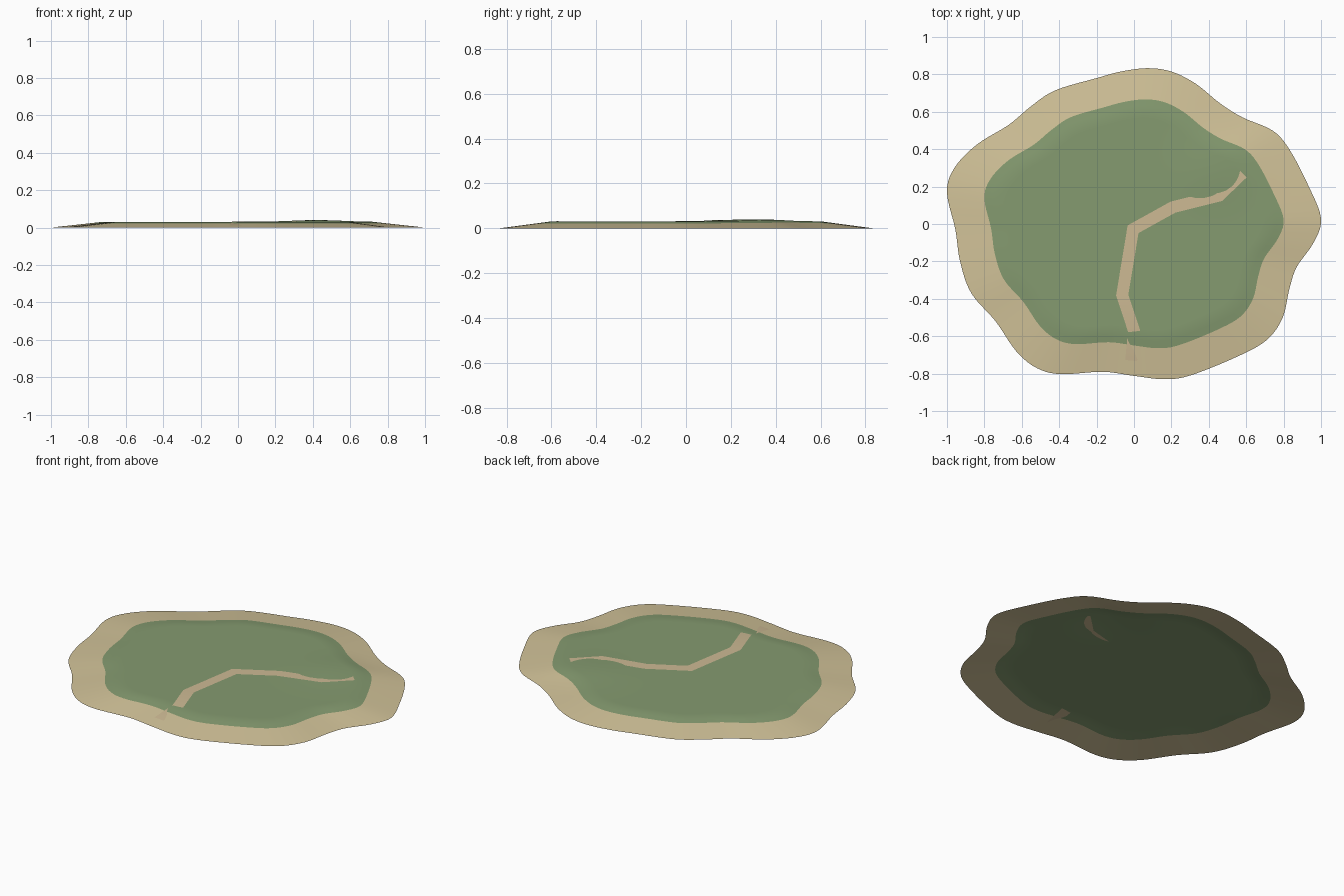
import bpy, math
from mathutils import Vector

if "Cube" in bpy.data.objects:
    bpy.data.objects.remove(bpy.data.objects["Cube"])

# coastline control points (counter-clockwise, closed)
COAST = [(0.07, .833), (-.07, .815), (-.2, .78), (-.42, .715), (-.55, .63), (-.67, .53),
         (-.84, .425), (-.96, .3), (-1.0, .17), (-.955, -.03), (-.93, -.2), (-.87, -.37),
         (-.74, -.52), (-.63, -.68), (-.52, -.77), (-.39, -.803), (-.17, -.79), (0, -.812),
         (.16, -.83), (.3, -.81), (.55, -.71), (.71, -.62), (.795, -.5), (.83, -.35),
         (.87, -.23), (.96, -.1), (1.0, .03), (.93, .21), (.83, .4), (.74, .5),
         (.58, .57), (.46, .645), (.33, .75), (.2, .815)]
TOP, SHOULDER, GRASS = .031, .72, .8
HILL = Vector((.42, .3))


def material(name, rgb):
    m = bpy.data.materials.new(name)
    lin = [((c / 255 + .055) / 1.055) ** 2.4 for c in rgb]
    m.diffuse_color = (*lin, 1)
    m.use_nodes = True
    m.node_tree.nodes["Principled BSDF"].inputs["Base Color"].default_value = m.diffuse_color
    return m


def make(name, verts, faces, mat):
    me = bpy.data.meshes.new(name)
    me.from_pydata(verts, [], faces)
    me.materials.append(mat)
    ob = bpy.data.objects.new(name, me)
    bpy.context.collection.objects.link(ob)
    for p in me.polygons:
        p.use_smooth = True
    return ob


def spline(pts, steps):
    """Closed Catmull-Rom curve through pts."""
    p, out = [Vector(q) for q in pts], []
    n = len(p)
    for i in range(n):
        a, b, c, d = (p[(i + k - 1) % n] for k in range(4))
        for j in range(steps):
            t = j / steps
            out.append(.5 * (2 * b + (c - a) * t + (2 * a - 5 * b + 4 * c - d) * t * t
                             + (3 * b - a - 3 * c + d) * t ** 3))
    return out


coast = spline(COAST, 5)
N = len(coast)


def height(x, y, s):
    d2 = (Vector((x, y)) - HILL).length_squared
    return TOP * min(1, (1 - s) / (1 - SHOULDER)) + .009 * math.exp(-d2 / (2 * .13 ** 2)) * min(1, (1 - s) / .2)


def coast_fraction(x, y):
    ang = math.atan2(y, x)
    near = min(coast, key=lambda c: abs(math.remainder(math.atan2(c.y, c.x) - ang, math.tau)))
    return math.hypot(x, y) / near.length


def rings(scales, centre=False):
    verts = [(c.x * s, c.y * s, height(c.x * s, c.y * s, s)) for s in scales for c in coast]
    faces = [(r * N + i, r * N + (i + 1) % N, (r + 1) * N + (i + 1) % N, (r + 1) * N + i)
             for r in range(len(scales) - 1) for i in range(N)]
    if centre:
        last = (len(scales) - 1) * N
        verts.append((0, 0, height(0, 0, 0)))
        faces += [(last + i, last + (i + 1) % N, len(verts) - 1) for i in range(N)]
    return verts, faces


sand = material("sand", (210, 195, 153))
grass = material("grass", (133, 155, 112))
dirt = material("path dirt", (205, 186, 148))

# sloping beach and grassy top with a low rise (open shell underneath)
make("beach", *rings([1, .95, .9, .85, GRASS]), sand)
make("grass_top", *rings([GRASS, .76, SHOULDER] + [.68 - .04 * k for k in range(17)], True), grass)

# footpath: thin mitred strip that dips under the ground between its points
ROUTE = [Vector(p) for p in [(-.015, -.73), (0, -.57), (-.063, -.38), (-.005, -.028),
                             (.208, .09), (.455, .152), (.58, .272)]]
HALF = .032
verts = []
for i, p in enumerate(ROUTE):
    d0 = (p - ROUTE[i - 1]).normalized() if i else (ROUTE[1] - p).normalized()
    d1 = (ROUTE[i + 1] - p).normalized() if i < len(ROUTE) - 1 else d0
    t = (d0 + d1).normalized()
    side = Vector((-t.y, t.x)) * HALF / max(.5, t.dot(d0))
    z = height(p.x, p.y, coast_fraction(p.x, p.y)) + .0006
    verts += [(*(p - side), z), (*(p + side), z)]
faces = [(2 * i, 2 * i + 2, 2 * i + 3, 2 * i + 1) for i in range(len(ROUTE) - 1)]
make("footpath", verts, faces, dirt)
